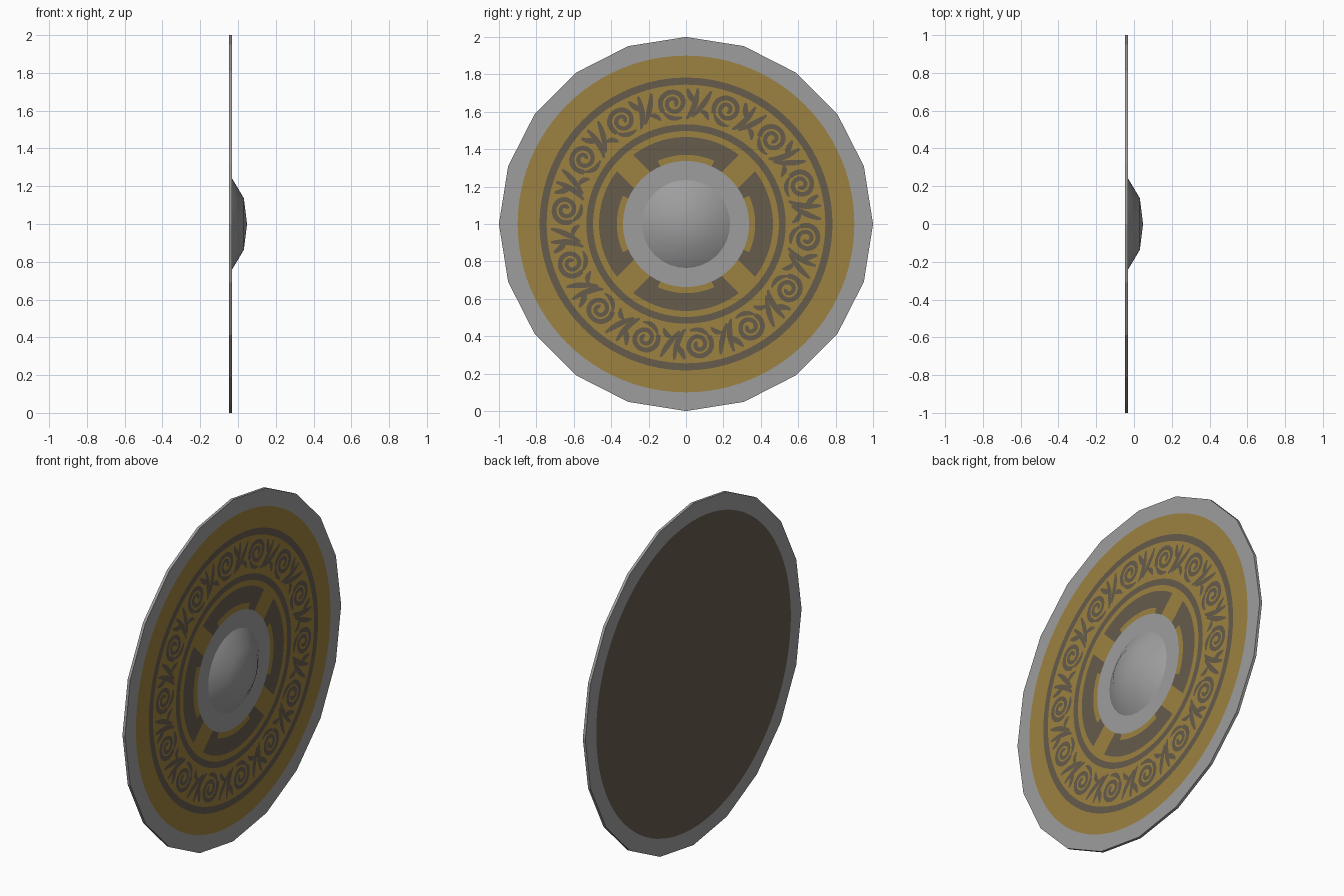
import bpy, bmesh, math
from math import sin, cos, pi, radians

if "Cube" in bpy.data.objects:
    bpy.data.objects.remove(bpy.data.objects["Cube"])

CZ = 1.0                      # height of the shield centre
BACK, FACE = -0.048, -0.032   # body thickness along x


def material(name, rgb):
    m = bpy.data.materials.new(name)
    m.diffuse_color = (*rgb, 1)
    m.use_nodes = True
    m.node_tree.nodes["Principled BSDF"].inputs["Base Color"].default_value = m.diffuse_color
    return m


STEEL = material("steel grey", (0.34, 0.34, 0.34))
GOLD = material("old gold", (0.335, 0.22, 0.05))
BROWN = material("dark brown", (0.133, 0.106, 0.072))


def finish(name, bm, mat):
    me = bpy.data.meshes.new(name)
    bm.to_mesh(me)
    bm.free()
    me.materials.append(mat)
    ob = bpy.data.objects.new(name, me)
    bpy.context.collection.objects.link(ob)
    return ob


def polar(x, r, a):
    """Point at radius r, angle a (clockwise from the top, seen from +x)."""
    return (x, r * sin(a), CZ + r * cos(a))


def front_quad(bm, pts):
    f = bm.faces.new([bm.verts.new(p) for p in pts])
    f.normal_update()
    if f.normal.x < 0:
        f.normal_flip()


def lathe(name, profile, n, mat, smooth=False):
    """Spin (x, r) points round the shield axis."""
    bm = bmesh.new()
    rings = []
    for x, r in profile:
        if r == 0:
            rings.append([bm.verts.new((x, 0, CZ))] * n)
        else:
            rings.append([bm.verts.new(polar(x, r, 2 * pi * i / n)) for i in range(n)])
    for a, b in zip(rings, rings[1:]):
        for i in range(n):
            j = (i + 1) % n
            vs = list(dict.fromkeys([a[i], a[j], b[j], b[i]]))
            f = bm.faces.new(vs)
            f.smooth = smooth
    bmesh.ops.recalc_face_normals(bm, faces=bm.faces)
    # open plates: make them look outwards, away from the body centre
    for f in bm.faces:
        if abs(f.normal.x) > 0.3 and f.normal.x * (f.calc_center_median().x + 0.04) < 0:
            f.normal_flip()
    return finish(name, bm, mat)


# Body, painted face, back lining and boss
lathe("shield_body", [(BACK, 0), (BACK, 1), (FACE, 1), (FACE, 0)], 20, STEEL)
lathe("painted_face", [(FACE + .001, 0), (FACE + .001, 0.9)], 96, GOLD)
lathe("back_lining", [(BACK - .001, 0), (BACK - .001, 0.9)], 96, BROWN)
lathe("outer_ring", [(FACE + .003, 0.745), (FACE + .003, 0.783)], 96, BROWN)
lathe("inner_ring", [(FACE + .003, 0.497), (FACE + .003, 0.533)], 96, BROWN)
lathe("boss_plate", [(FACE + .004, 0), (FACE + .004, 0.337)], 64, STEEL)
lathe("boss_dome", [(FACE, 0.242), (0.031, 0.137), (0.048, 0)], 32, STEEL, True)

# Four dark panels around the boss, separated by diagonal gold bars
bm = bmesh.new()


def sector(mid, r0, r1, start, steps):
    """Sector whose ends run parallel to the diagonals; start=None spans both ends."""
    e0, e1 = (pi / 4 - math.asin(0.061 / r) for r in (r0, r1))
    s0, s1 = (-e0, -e1) if start is None else (start, start)
    for i in range(steps):
        t, u = i / steps, (i + 1) / steps
        x = FACE + .003
        front_quad(bm, [polar(x, r0, mid + s0 + (e0 - s0) * t),
                        polar(x, r1, mid + s1 + (e1 - s1) * t),
                        polar(x, r1, mid + s1 + (e1 - s1) * u),
                        polar(x, r0, mid + s0 + (e0 - s0) * u)])


def foot(mid, side):
    """Panel end that reaches inwards to the boss plate."""
    e0, e1 = (pi / 4 - math.asin(0.061 / r) for r in (0.325, 0.372))
    x, s = FACE + .003, radians(24)
    front_quad(bm, [polar(x, 0.325, mid + side * s), polar(x, 0.372, mid + side * s),
                    polar(x, 0.372, mid + side * e1), polar(x, 0.325, mid + side * e0)])


for k in range(4):
    sector(k * pi / 2, 0.37, 0.465, None, 20)
    foot(k * pi / 2, 1)
    foot(k * pi / 2, -1)
finish("dark_panels", bm, BROWN)

# Scroll band: fourteen spirals with slanted leaves between them
bm = bmesh.new()
MID_R, COUNT = 0.648, 14


def stroke(pts, base, width, taper):
    """Brush stroke through (along, outward) points, bent round the band."""
    edges = []
    n = len(pts) - 1
    for i, (u, v) in enumerate(pts):
        a, b = pts[max(i - 1, 0)], pts[min(i + 1, n)]
        du, dv = b[0] - a[0], b[1] - a[1]
        l = math.hypot(du, dv)
        w = width / 2 * taper(i / n)
        edges.append([polar(FACE + .003, MID_R + v + s * w * du / l,
                            base + (u - s * w * dv / l) / MID_R) for s in (1, -1)])
    for (a, b), (c, d) in zip(edges, edges[1:]):
        front_quad(bm, [a, b, d, c])


def spiral(turns, r_out, r_in, start, n=36):
    return [((r_out + (r_in - r_out) * i / n) * cos(start - 2 * pi * turns * i / n),
             (r_out + (r_in - r_out) * i / n) * sin(start - 2 * pi * turns * i / n))
            for i in range(n + 1)]


def curve(p, q, r, n=10):
    """Quadratic curve from p to r pulled towards q."""
    return [tuple((1 - t) ** 2 * p[k] + 2 * t * (1 - t) * q[k] + t * t * r[k] for k in (0, 1))
            for t in (i / n for i in range(n + 1))]


def leaf(t):
    return 0.35 + 0.65 * sin(pi * t)


for k in range(COUNT):
    base = 2 * pi * k / COUNT - radians(6)
    stroke(spiral(1.75, 0.073, 0.012, radians(-150)), base, 0.027, lambda t: 1 - 0.25 * t)
    stroke(curve((-0.063, -0.036), (-0.03, -0.095), (0.045, -0.078)), base, 0.026, leaf)
    stroke(curve((0.07, -0.085), (0.125, -0.04), (0.125, 0.08)), base, 0.032, leaf)
    stroke(curve((0.105, -0.075), (0.17, -0.01), (0.19, 0.075)), base, 0.03, leaf)
    stroke(curve((0.075, 0.075), (0.09, 0.02), (0.125, 0.0)), base, 0.03, leaf)
    stroke(curve((0.15, -0.04), (0.185, -0.04), (0.205, -0.08)), base, 0.028, leaf)
finish("scroll_band", bm, BROWN)
